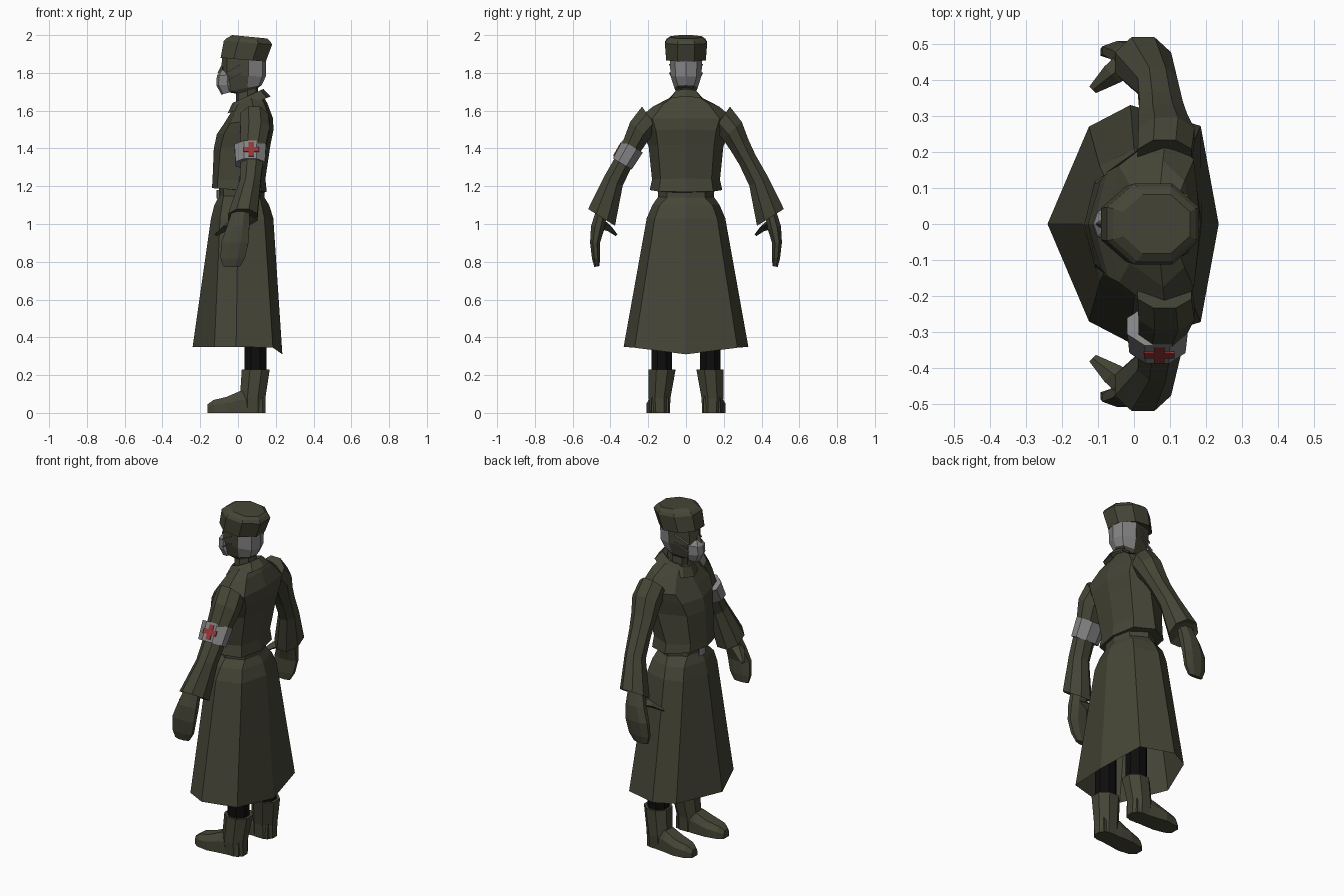
import bpy, bmesh, math
from mathutils import Vector

if "Cube" in bpy.data.objects:
    bpy.data.objects.remove(bpy.data.objects["Cube"])


def material(name, rgb):
    m = bpy.data.materials.new(name)
    m.diffuse_color = (*rgb, 1)
    m.use_nodes = True
    m.node_tree.nodes["Principled BSDF"].inputs["Base Color"].default_value = m.diffuse_color
    return m


OLIVE = material("olive cloth", (0.060, 0.060, 0.038))
GREY = material("pale grey", (0.23, 0.23, 0.235))
RED = material("red", (0.30, 0.035, 0.035))
BLACK = material("black cloth", (0.004, 0.004, 0.004))


def loft(name, rings, mat, caps=(True, True), mat2=None, rule=None):
    """Skin equal-length rings of points; rule picks faces for mat2."""
    bm = bmesh.new()
    vs = [[bm.verts.new(p) for p in r] for r in rings]
    n = len(rings[0])
    for a, b in zip(vs, vs[1:]):
        for i in range(n):
            j = (i + 1) % n
            bm.faces.new((a[i], a[j], b[j], b[i]))
    if caps[0]:
        bm.faces.new(vs[0][::-1])
    if caps[1]:
        bm.faces.new(vs[-1])
    bmesh.ops.recalc_face_normals(bm, faces=bm.faces[:])
    if rule:
        for f in bm.faces:
            f.material_index = int(rule(f.calc_center_median()))
    me = bpy.data.meshes.new(name)
    bm.to_mesh(me)
    bm.free()
    me.materials.append(mat)
    if mat2:
        me.materials.append(mat2)
    ob = bpy.data.objects.new(name, me)
    bpy.context.collection.objects.link(ob)
    return ob


def sym(half):
    """Close a half outline (centre line to centre line) by mirroring y."""
    return half + [(x, -y, z) for x, y, z in half[-2:0:-1]]


def body(f, b, w, zf, zb, wx=None, cf=0.62, cb=0.68):
    """Eight-sided body ring: front x, back x, half width, front/back z."""
    wx = (f + b) / 2 if wx is None else wx
    half = [(f, 0), (f + .2 * (wx - f), cf * w), (wx, w), (b - .2 * (b - wx), cb * w), (b, 0)]
    return sym([(x, y, zf + (zb - zf) * (x - f) / (b - f)) for x, y in half])


def octagon(f, b, w, zf, zb):
    """Flat-fronted octagon ring."""
    pts = []
    for k in range(8):
        a = math.pi / 8 + k * math.pi / 4
        u = math.cos(a) / math.cos(math.pi / 8)
        x = (f + b) / 2 + u * (b - f) / 2
        pts.append((x, w * math.sin(a) / math.cos(math.pi / 8), zf + (zb - zf) * (u + 1) / 2))
    return pts


def limb(s, x, y, z, rx, rp, tilt):
    """Eight-sided limb ring, leaning outwards by tilt degrees on side s."""
    t = math.radians(tilt)
    pts = []
    for k in range(8):
        a = math.pi / 8 + k * math.pi / 4
        d = rp * math.sin(a) * 1.08
        pts.append((x + rx * 1.08 * math.cos(a), s * (y + d * math.cos(t)), z + d * math.sin(t)))
    return pts


# Coat skirt, open at the hem
hem = sym([(-.24, 0, .35), (-.125, .27, .35), (-.01, .33, .35), (.185, .272, .345), (.235, 0, .31)])
loft("coat_skirt", [
    hem,
    sym([(-.143, 0, 1.03), (-.095, .16, 1.03), (0, .208, 1.03), (.14, .165, 1.03), (.187, 0, 1.03)]),
    sym([(-.125, 0, 1.10), (-.085, .14, 1.10), (.01, .178, 1.10), (.125, .14, 1.10), (.165, 0, 1.10)]),
    body(-.10, .14, .147, 1.15, 1.14),
    body(-.10, .14, .147, 1.21, 1.20)], OLIVE, (False, True))

# Coat upper body
loft("coat_torso", [
    body(-.10, .13, .145, 1.19, 1.165),
    body(-.138, .152, .192, 1.19, 1.17, cb=.75),
    body(-.135, .145, .18, 1.23, 1.24, cb=.75),
    body(-.128, .172, .198, 1.40, 1.42, .05, cb=.75),
    body(-.112, .188, .235, 1.475, 1.50, .08),
    body(-.075, .185, .262, 1.53, 1.56, .09),
    body(-.035, .155, .175, 1.595, 1.64, .08),
    body(-.005, .125, .075, 1.65, 1.69, .07)], OLIVE)

# Turned-out collar
loft("collar", [
    body(-.055, .172, .118, 1.585, 1.675, .07),
    body(-.03, .135, .075, 1.64, 1.715, .06),
    body(.0, .11, .06, 1.62, 1.69, .06)], OLIVE, (False, False))

# Belt buckle
loft("belt_buckle", [octagon(-.115, -.095, .028, z, z) for z in (1.135, 1.18)], GREY)

# Neck, face and grey hair at the back
loft("head", [
    body(-.01, .11, .058, 1.60, 1.60, .05),
    body(-.01, .105, .055, 1.69, 1.72, .05),
    body(-.065, .125, .062, 1.70, 1.735, .05),
    body(-.088, .147, .082, 1.79, 1.78, .055),
    body(-.085, .15, .086, 1.89, 1.88, .055)], OLIVE, mat2=GREY,
    rule=lambda c: c.x > .06 and c.z > 1.735)
loft("nose", [sym([(-.08, 0, 1.855), (-.078, .01, 1.855), (-.07, 0, 1.855)]),
              sym([(-.108, 0, 1.80), (-.085, .02, 1.80), (-.07, 0, 1.80)])], OLIVE)

# Face mask with straps
loft("face_mask", [
    body(-.088, -.03, .042, 1.685, 1.70, -.045),
    body(-.115, -.03, .056, 1.735, 1.735, -.055),
    body(-.112, -.03, .056, 1.785, 1.79, -.055),
    body(-.09, -.04, .03, 1.815, 1.81, -.06)], GREY)
for s in (-1, 1):
    for i, (za, zb) in enumerate(((1.80, 1.845), (1.755, 1.80))):
        strap = []
        for x, y, z in ((-.06, .062, za), (.015, .087, zb)):
            strap.append([(x, s * (y + dy), z + dz) for dy, dz in
                          ((-.006, -.003), (.002, -.003), (.002, .003), (-.006, .003))])
        loft(f"mask_strap_{i}_{s}", strap, GREY)

# Brimless hat, wider at the top
loft("hat", [
    octagon(-.07, .13, .09, 1.885, 1.87),
    octagon(-.092, .147, .105, 1.88, 1.86),
    octagon(-.075, .181, .112, 1.97, 1.95),
    octagon(-.058, .17, .103, 1.985, 1.968),
    octagon(-.03, .155, .082, 2.0, 1.982)], OLIVE)

for s, side in ((-1, "right"), (1, "left")):
    # Sleeve with flared cuff
    loft(f"{side}_sleeve", [
        limb(s, .085, .19, 1.56, .075, .075, 55),
        limb(s, .09, .245, 1.495, .078, .068, 42),
        limb(s, .08, .285, 1.415, .068, .055, 32),
        limb(s, .075, .325, 1.34, .06, .05, 32),
        limb(s, .065, .385, 1.225, .055, .055, 25),
        limb(s, .025, .447, 1.035, .078, .084, 32),
        limb(s, .02, .45, 1.05, .05, .05, 30)], OLIVE)
    # Mitten-like hand
    loft(f"{side}_hand", [
        limb(s, .015, .445, 1.07, .045, .03, 20),
        limb(s, .0, .468, .98, .06, .036, 15),
        limb(s, -.017, .482, .90, .072, .026, 5),
        limb(s, -.028, .476, .82, .065, .022, -5),
        limb(s, -.035, .472, .775, .045, .014, -10)], OLIVE)
    # Thumb
    loft(f"{side}_thumb", [
        [(x + dx, s * (y + dy), z + dz) for dx, dy, dz in
         ((-r, r, 0), (0, 0, r), (r, -r, 0), (0, 0, -r))]
        for x, y, z, r in ((-.005, .455, 1.0, .028), (-.06, .415, .985, .022), (-.115, .372, .945, .009))], OLIVE)
    # Dark trouser leg
    loft(f"{side}_leg", [octagon(.035, .15, .055, z, z) for z in (.18, .7)], BLACK).location.y = s * .128
    # Boot shaft
    loft(f"{side}_boot_shaft", [
        [(x, y + s * c, z) for x, y, z in octagon(f, b, w, z, z)]
        for f, b, w, c, z in ((.01, .145, .052, .138, 0), (.01, .145, .058, .14, .08),
                              (.02, .168, .072, .127, .23), (.035, .15, .055, .127, .228))], OLIVE)
    # Boot foot
    loft(f"{side}_boot_foot", [
        [(x, s * y, z) for y, z in ((c - w, 0), (c + w, 0), (c + w, h * .6), (c + w * .6, h),
                                    (c - w * .6, h), (c - w, h * .6))]
        for x, c, w, h in ((.13, .138, .045, .12), (.01, .142, .055, .115), (-.06, .148, .06, .085),
                           (-.13, .15, .048, .068), (-.162, .15, .025, .045))], OLIVE)

# Medical armband on the right arm only
loft("armband", [
    limb(-1, .065, .283, 1.41, .084, .063, 30),
    limb(-1, .065, .337, 1.318, .078, .058, 30)], GREY)

# Red cross: two thin plates on the outer side of the band
t = math.radians(30)
outward = Vector((0, -math.cos(t), math.sin(t)))
along = Vector((0, -math.sin(t), -math.cos(t)))
centre = Vector((.07, -.31, 1.364)) + outward * .062
for name, hx, ha in (("cross_bar_long", .014, .042), ("cross_bar_wide", .042, .014)):
    plate = [[centre + outward * d + Vector((i * hx, 0, 0)) + along * (j * ha)
              for i, j in ((-1, -1), (1, -1), (1, 1), (-1, 1))] for d in (-.003, .003)]
    loft(name, plate, RED)
